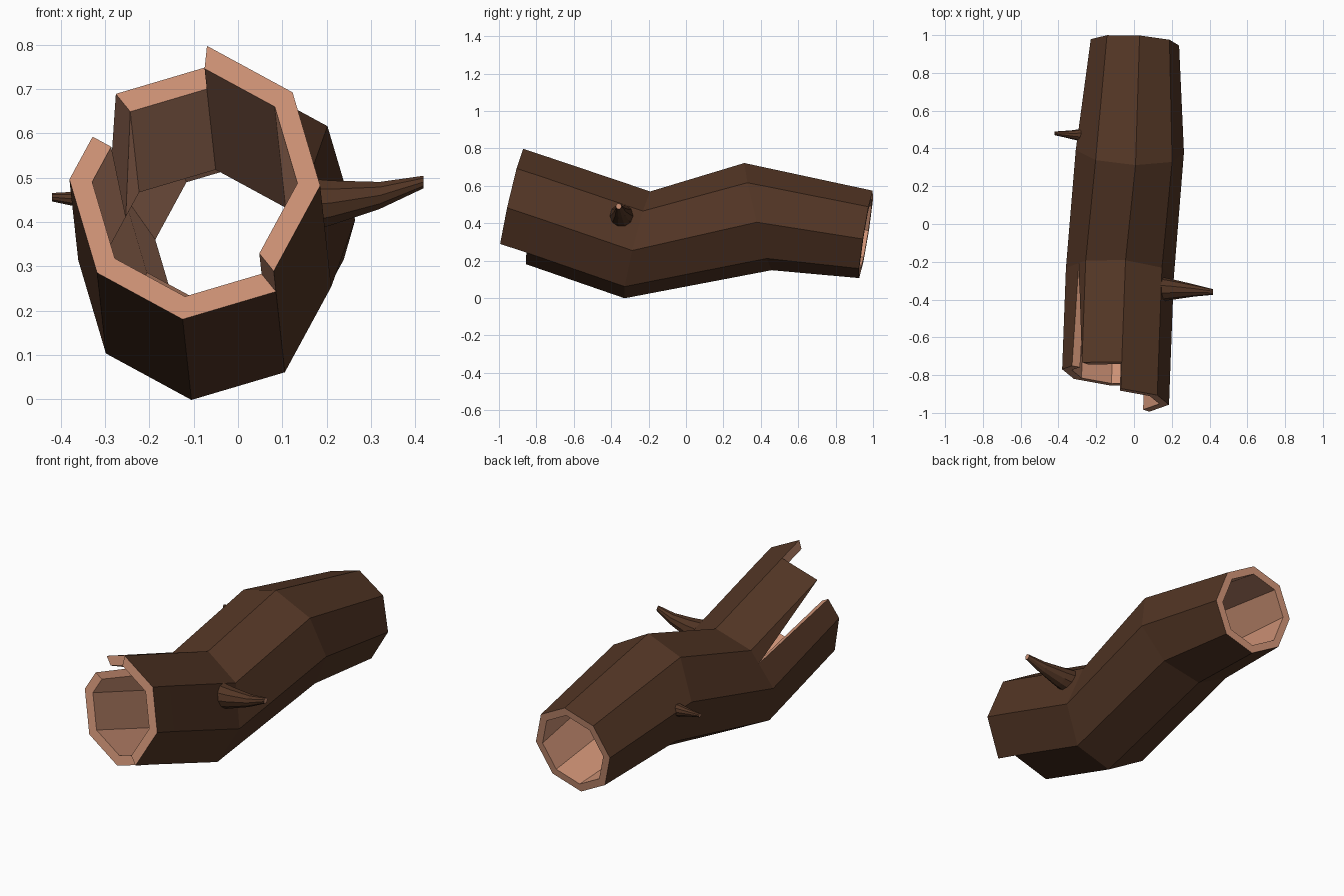
import bpy, bmesh
from math import sin, cos, radians, tau
from mathutils import Vector

if "Cube" in bpy.data.objects:
    bpy.data.objects.remove(bpy.data.objects["Cube"])


def material(name, rgb):
    m = bpy.data.materials.new(name)
    m.diffuse_color = (*rgb, 1)
    m.use_nodes = True
    m.node_tree.nodes["Principled BSDF"].inputs["Base Color"].default_value = m.diffuse_color
    return m


BARK = material("bark", (0.085, 0.036, 0.018))
WOOD = material("wood", (0.62, 0.29, 0.18))


def finish(name, bm):
    bmesh.ops.recalc_face_normals(bm, faces=bm.faces)
    me = bpy.data.meshes.new(name)
    bm.to_mesh(me)
    bm.free()
    me.materials.append(BARK)
    me.materials.append(WOOD)
    ob = bpy.data.objects.new(name, me)
    bpy.context.collection.objects.link(ob)
    return ob


# Log stations: centre, radius, lean of the section plane (dy/dx, dy/dz)
STATIONS = [
    ((-0.100, -0.933, 0.512), 0.287, -0.06, 0.224),   # tip of long splinter
    ((-0.095, -0.793, 0.466), 0.287, -0.06, 0.224),   # broken front rim
    ((-0.075, -0.260, 0.284), 0.287, -0.07, 0.247),
    ((-0.022, 0.385, 0.435), 0.288, -0.05, -0.25),
    ((0.005, 0.962, 0.340), 0.235, -0.055, 0.16),     # back end
]
INNER = 0.82


def ring_point(s, k, scale):
    """Point on station s; fractional k lies on the flat between corners."""
    c, r, a, b = STATIONS[s]
    i = int(k)
    t = k - i
    p0, p1 = [Vector((cos(radians(-6 + 45 * j)), sin(radians(-6 + 45 * j)))) for j in (i, i + 1)]
    d = p0.lerp(p1, t) * r * scale
    return Vector((c[0] + d.x, c[1] + a * d.x + b * d.y, c[2] + d.y))


# Hollow log: wall made of blocks, shared faces between blocks dropped
CRACK_FRONT, CRACK_END = 3.5, 3.35
cells = []
for k in range(8):
    for s in range(0 if k in (7, 0, 1) else 1, 4):
        if k == 3 and s == 1:        # open crack
            cells.append([(1, CRACK_FRONT), (1, 4), (2, 4), (2, CRACK_END)])
            cells.append([(1, 3), (2, CRACK_END), (2, 3)])
        elif k == 3 and s == 2:      # panel behind the crack tip
            cells.append([(2, CRACK_END), (2, 4), (3, 4), (3, 3)])
            cells.append([(2, 3), (2, CRACK_END), (3, 3)])
        else:
            n = (k + 1) % 8
            cells.append([(s, k), (s, n), (s + 1, n), (s + 1, k)])

faces = {}
for loop in cells:
    o = [(p, 1.0) for p in loop]
    i = [(p, INNER) for p in loop]
    n = len(loop)
    for f in [o, i[::-1]] + [[o[j], i[j], i[(j + 1) % n], o[(j + 1) % n]] for j in range(n)]:
        faces.setdefault(frozenset(f), []).append(f)

bm = bmesh.new()
verts = {}
for group in faces.values():
    if len(group) > 1:
        continue
    f = group[0]
    for key in f:
        if key not in verts:
            verts[key] = bm.verts.new(ring_point(*key[0], key[1]))
    face = bm.faces.new([verts[key] for key in f])
    face.material_index = 0 if all(key[1] == 1.0 for key in f) else 1
finish("hollow_log", bm)


# Broken twigs: tapered tubes along x with a cut wooden tip
def twig(name, path, sides=10):
    bm = bmesh.new()
    rings = [[bm.verts.new((x, y + r * cos(tau * j / sides), z + r * sin(tau * j / sides)))
              for j in range(sides)] for x, y, z, r in path]
    for a, b in zip(rings, rings[1:]):
        for j in range(sides):
            n = (j + 1) % sides
            bm.faces.new((a[j], a[n], b[n], b[j]))
    bm.faces.new(rings[0])
    bm.faces.new(rings[-1]).material_index = 1
    finish(name, bm)


twig("right_twig", [(0.14, -0.345, 0.437, 0.066), (0.21, -0.347, 0.443, 0.053),
                    (0.32, -0.352, 0.460, 0.032), (0.418, -0.36, 0.490, 0.015)])
twig("left_twig", [(-0.26, 0.47, 0.445, 0.038), (-0.32, 0.472, 0.448, 0.025),
                   (-0.37, 0.476, 0.452, 0.017), (-0.42, 0.48, 0.456, 0.010)])
